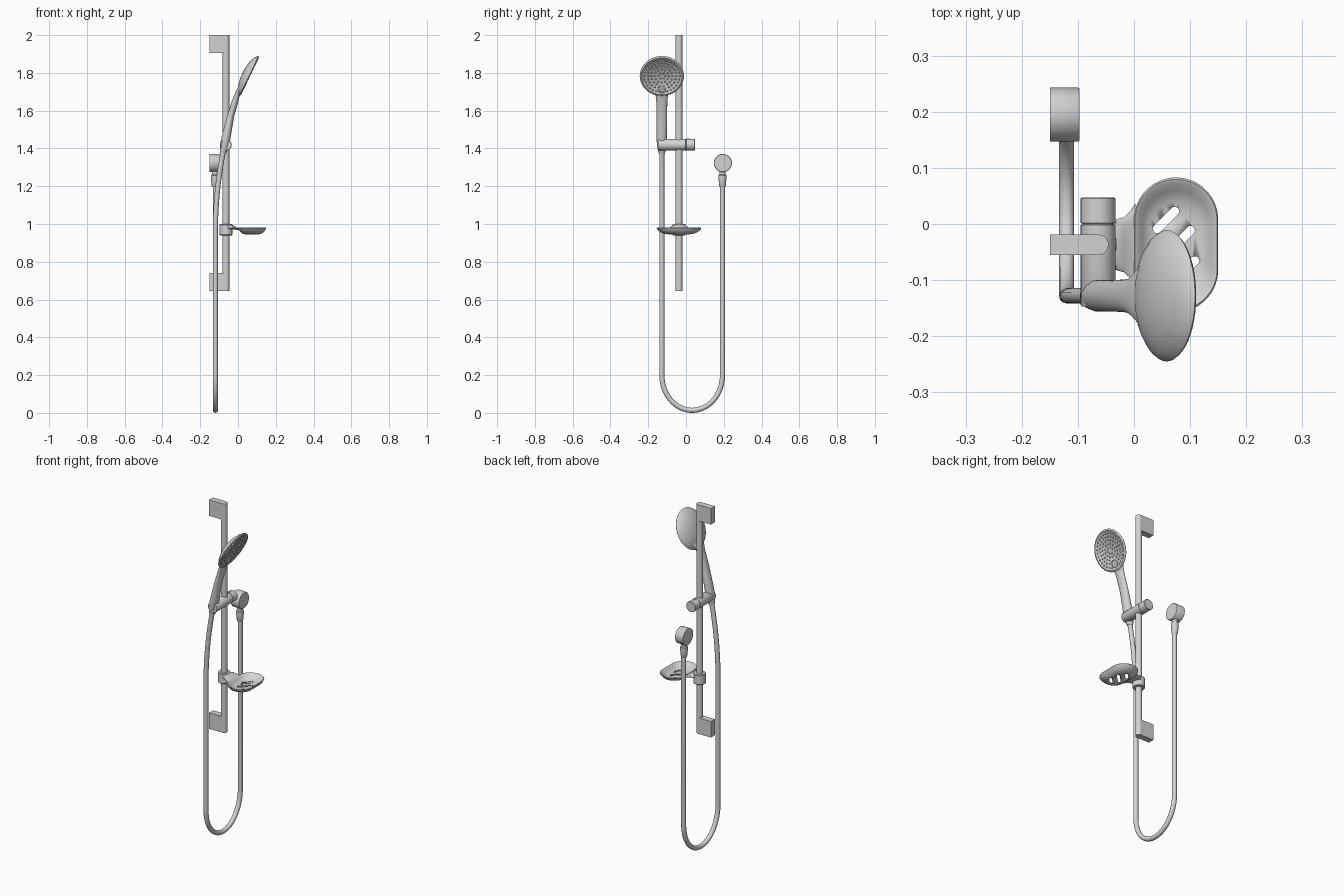
import bpy, bmesh, math
from mathutils import Vector

cube = bpy.data.objects.get("Cube")
if cube:
    bpy.data.objects.remove(cube, do_unlink=True)

metal = bpy.data.materials.new("satin_grey_metal")
metal.use_nodes = True
GREY = (0.65, 0.65, 0.65, 1)
metal.diffuse_color = GREY
metal.node_tree.nodes["Principled BSDF"].inputs["Base Color"].default_value = GREY

X, Y, Z = Vector((1, 0, 0)), Vector((0, 1, 0)), Vector((0, 0, 1))


def finish(name, bm, angle=35):
    bmesh.ops.recalc_face_normals(bm, faces=bm.faces)
    mesh = bpy.data.meshes.new(name)
    bm.to_mesh(mesh)
    bm.free()
    mesh.materials.append(metal)
    obj = bpy.data.objects.new(name, mesh)
    bpy.context.collection.objects.link(obj)
    bpy.ops.object.select_all(action='DESELECT')
    obj.select_set(True)
    bpy.context.view_layer.objects.active = obj
    bpy.ops.object.shade_smooth_by_angle(angle=math.radians(angle))
    return obj


def ellipse(center, u, v, a, b, n=32):
    return [center + u * (a * math.cos(2 * math.pi * i / n))
            + v * (b * math.sin(2 * math.pi * i / n)) for i in range(n)]


def add_loft(bm, rings):
    """Skin a row of closed rings and cap both ends."""
    rows = [[bm.verts.new(p) for p in ring] for ring in rings]
    n = len(rows[0])
    for a, b in zip(rows, rows[1:]):
        for i in range(n):
            bm.faces.new((a[i], a[(i + 1) % n], b[(i + 1) % n], b[i]))
    bm.faces.new(rows[0])
    bm.faces.new(rows[-1])


def add_lathe(bm, origin, axis, profile, n=32):
    u = Y if abs(axis.dot(Y)) < 0.9 else X
    v = axis.cross(u).normalized()
    add_loft(bm, [ellipse(origin + axis * h, u, v, r, r, n) for r, h in profile])


def lathe(name, origin, axis, profile, n=32, angle=35):
    bm = bmesh.new()
    add_lathe(bm, Vector(origin), axis, profile, n)
    return finish(name, bm, angle)


def box(name, low, high):
    bm = bmesh.new()
    bmesh.ops.create_cube(bm, size=1)
    low, high = Vector(low), Vector(high)
    for vert in bm.verts:
        vert.co = (low + high) / 2 + vert.co * (high - low)
    return finish(name, bm)


def sweep(name, stations, n=32):
    """Loft elliptical sections (point, half width, half depth) along a path."""
    bm, rings = bmesh.new(), []
    for i, (p, a, b) in enumerate(stations):
        tangent = stations[min(i + 1, len(stations) - 1)][0] - stations[max(i - 1, 0)][0]
        side = X if abs(tangent.normalized().dot(Y)) > 0.01 else Y
        rings.append(ellipse(p, side, tangent.cross(side).normalized(), a, b, n))
    add_loft(bm, rings)
    return finish(name, bm)


# Slide rail and its two wall brackets
RX, RY = -0.064, -0.037
lathe("slide_rail", (RX, RY, 0), Z, [(0.0185, 0.645), (0.0185, 2)])
for name, z in (("lower_bracket", 0.645), ("upper_bracket", 1.905)):
    box(name, (-0.15, RY - 0.0185, z), (RX, RY + 0.0185, z + 0.095))

# Sliding holder with tightening knob
lathe("handset_holder", (RX, 0, 1.42), Y,
      [(0.029, -0.147), (0.031, -0.144), (0.031, -0.002), (0.029, -0.001),
       (0.029, 0.001), (0.031, 0.002), (0.031, 0.045), (0.029, 0.047)])
box("knob_marker", (RX - 0.002, 0.002, 1.445), (RX + 0.002, 0.025, 1.453))

# Handset handle, flaring into the back of the head
HY = -0.128
handle = [(-0.080, 1.375, 0.017, 0.017), (-0.073, 1.41, 0.025, 0.023),
          (-0.065, 1.45, 0.028, 0.024), (-0.050, 1.52, 0.028, 0.021),
          (-0.037, 1.577, 0.028, 0.018), (-0.018, 1.64, 0.029, 0.017),
          (-0.008, 1.672, 0.031, 0.015), (0.0, 1.695, 0.038, 0.014),
          (0.012, 1.72, 0.053, 0.013), (0.025, 1.745, 0.068, 0.012)]
sweep("handset_handle", [(Vector((x, HY, z)), w, t) for x, z, w, t in handle])

# Domed spray head
NORMAL = Vector((0.9, 0, -0.43)).normalized()
UP = Vector((0.43, 0, 0.9)).normalized()
FACE = Vector((0.06, HY, 1.783))
lathe("spray_head", FACE, NORMAL,
      [(0.004, -0.04), (0.04, -0.038), (0.075, -0.03), (0.1, -0.018),
       (0.113, -0.008), (0.117, -0.002), (0.114, 0.002), (0.108, 0.003),
       (0.105, 0)], 48, 50)

# Spray nozzles in rings, leaving room for the selector button
button = FACE - UP * 0.076
bm = bmesh.new()
for radius, count in ((0.018, 6), (0.037, 12), (0.056, 18), (0.075, 24), (0.094, 30)):
    for p in ellipse(FACE, Y, UP, radius, radius, count):
        if (p - button).length > 0.028:
            add_lathe(bm, p, NORMAL, [(0.0045, -0.002), (0.0045, 0.002), (0.003, 0.004)], 8)
finish("spray_nozzles", bm)
lathe("selector_button", button, NORMAL,
      [(0.022, -0.002), (0.022, 0.003), (0.019, 0.004), (0.018, 0.002)])

# Flexible hose: curved drop, U bend, straight rise to the wall outlet
HX, R, OUT_Y = -0.12, 0.0135, 0.193
path = []
for i in range(13):
    t = 1 - i / 12
    path.append(Vector((HX + 0.045 * t * t, HY, 0.95 + 0.45 * t)))
mid, half = (HY + OUT_Y) / 2, (OUT_Y - HY) / 2
for i in range(33):
    a = math.pi * (1 + i / 32)
    path.append(Vector((HX, mid + half * math.cos(a), 0.2 + (0.2 - R) * math.sin(a))))
path.append(Vector((HX, OUT_Y, 1.23)))
curve = bpy.data.curves.new("hose_path", 'CURVE')
curve.dimensions = '3D'
curve.bevel_depth = R
curve.bevel_resolution = 4
curve.use_fill_caps = True
spline = curve.splines.new('POLY')
spline.points.add(len(path) - 1)
for point, p in zip(spline.points, path):
    point.co = (*p, 1)
spline.use_smooth = True
curve.materials.append(metal)
bpy.context.collection.objects.link(bpy.data.objects.new("hose", curve))

# Wall outlet and the hose nut below it
lathe("wall_outlet", (-0.15, 0.195, 1.323), X,
      [(0.048, 0), (0.048, 0.05), (0.046, 0.053)], 48)
lathe("hose_nut", (-0.122, OUT_Y, 0), Z,
      [(0.014, 1.195), (0.017, 1.2), (0.021, 1.24), (0.021, 1.258),
       (0.016, 1.262), (0.016, 1.3)])

# Soap dish clamp and the flared tongue joining it to the dish
lathe("dish_clamp", (RX, RY, 0), Z,
      [(0.031, 0.94), (0.034, 0.944), (0.034, 0.996), (0.031, 1.0)])
bm = bmesh.new()
tongue = [(-0.055, 0.982, 0.032, 0.016), (-0.032, 0.984, 0.045, 0.013),
          (-0.018, 0.98, 0.049, 0.008), (-0.006, 0.975, 0.06, 0.006),
          (0.003, 0.973, 0.075, 0.005)]
add_loft(bm, [ellipse(Vector((x, RY, z)), Y, Z, w, t) for x, z, w, t in tongue])
finish("dish_tongue", bm)


def stadium(cx, cy, z, r, straight, turn=0, n=40):
    """Round-ended outline, long along y before turning."""
    points = []
    for i in range(n):
        a = 2 * math.pi * (i + 0.5) / n
        x = r * math.cos(a)
        y = r * math.sin(a) + math.copysign(straight, math.sin(a))
        points.append(Vector((cx + x * math.cos(turn) - y * math.sin(turn),
                              cy + x * math.sin(turn) + y * math.cos(turn), z)))
    return points


# Soap dish shell
DX = 0.075
bm = bmesh.new()
shell = [(0.034, 0.945), (0.05, 0.949), (0.063, 0.958), (0.071, 0.97), (0.075, 0.978),
         (0.073, 0.981), (0.068, 0.978), (0.06, 0.965), (0.048, 0.955), (0.034, 0.951)]
add_loft(bm, [stadium(DX, RY, z, r, r * 0.6) for r, z in shell])
dish = finish("soap_dish", bm, 50)

# Three diagonal drain slots
bm = bmesh.new()
for k in (-1, 0, 1):
    length = 0.022 if k else 0.036
    add_loft(bm, [stadium(DX - 0.018 * k, RY + 0.044 * k, z, 0.008, length, -math.pi / 4, 20)
                  for z in (0.92, 1.02)])
cutter = finish("drain_slot_cutter", bm)
cutter.hide_render = True
cut = dish.modifiers.new("drain_slots", 'BOOLEAN')
cut.operation = 'DIFFERENCE'
cut.solver = 'EXACT'
cut.object = cutter
bpy.context.view_layer.objects.active = dish
bpy.ops.object.modifier_apply(modifier=cut.name)
bpy.data.objects.remove(cutter, do_unlink=True)
